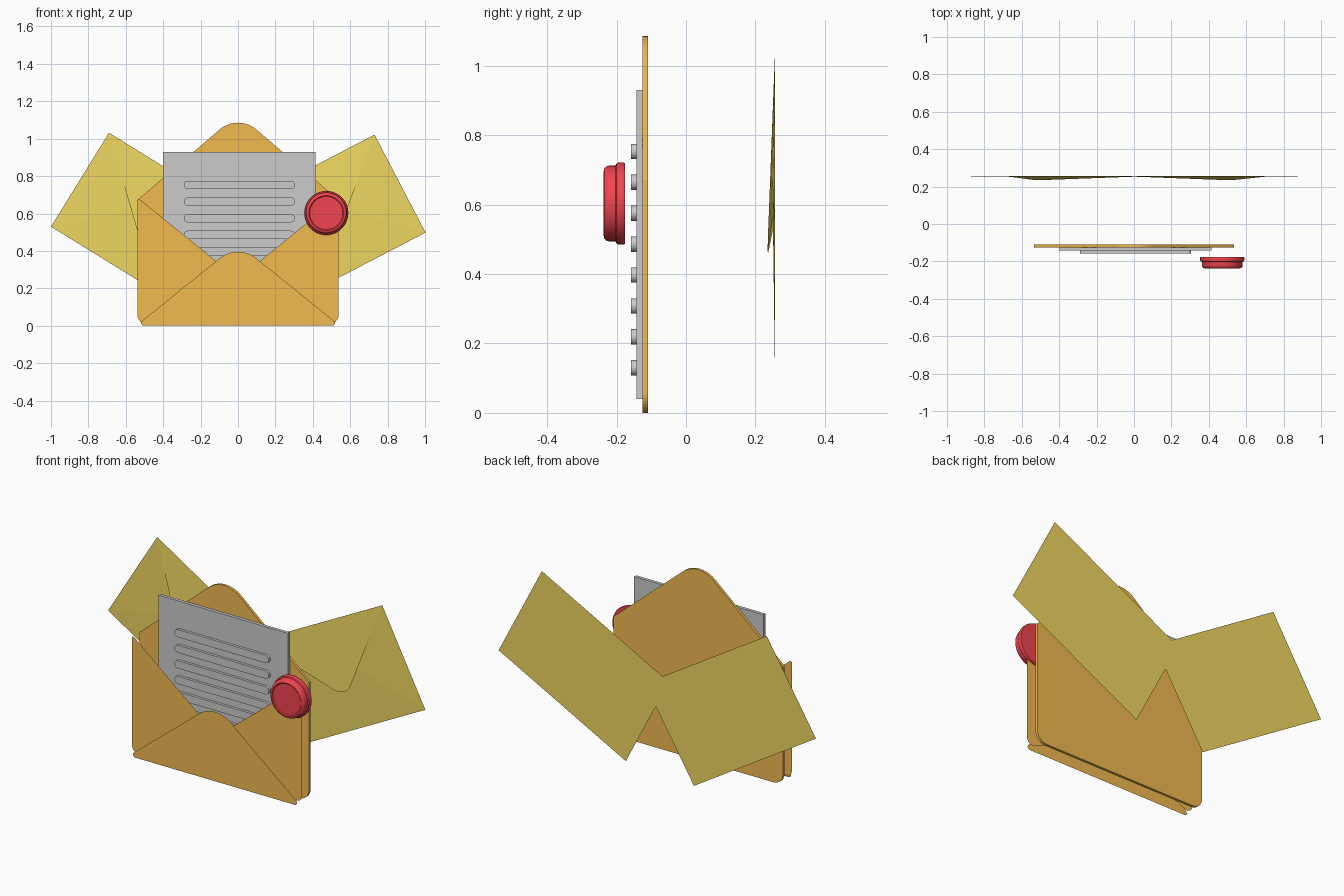
import bpy, bmesh, math
from mathutils import Vector, Matrix

if "Cube" in bpy.data.objects:
    bpy.data.objects.remove(bpy.data.objects["Cube"])


def material(name, rgb):
    m = bpy.data.materials.new(name)
    m.diffuse_color = (*rgb, 1)
    m.use_nodes = True
    m.node_tree.nodes["Principled BSDF"].inputs["Base Color"].default_value = m.diffuse_color
    return m


ORANGE = material("orange_paper", (0.88, 0.49, 0.08))
OLIVE = material("olive_paper", (0.86, 0.68, 0.12))
RED = material("red_wax", (0.88, 0.06, 0.08))


def make(name, bm, mat=None):
    me = bpy.data.meshes.new(name)
    bm.to_mesh(me)
    bm.free()
    ob = bpy.data.objects.new(name, me)
    bpy.context.collection.objects.link(ob)
    if mat:
        me.materials.append(mat)
    return ob


def fillet(corners, steps=10):
    """Round the corners (x, z, radius) of a closed outline."""
    out = []
    n = len(corners)
    for i, (x, z, r) in enumerate(corners):
        p = Vector((x, z))
        if r == 0:
            out.append(p)
            continue
        a = (Vector(corners[i - 1][:2]) - p).normalized()
        b = (Vector(corners[(i + 1) % n][:2]) - p).normalized()
        half = a.angle(b) / 2
        c = p + (a + b).normalized() * r / math.sin(half)
        v0 = p + a * r / math.tan(half) - c
        v1 = p + b * r / math.tan(half) - c
        sweep = v0.angle_signed(v1)
        for k in range(steps + 1):
            v = v0.copy()
            v.rotate(Matrix.Rotation(-sweep * k / steps, 2))
            out.append(c + v)
    return out


def sheet(name, corners, y, depth=0, mat=None):
    """Flat outline facing -y, optionally extruded backwards by depth."""
    bm = bmesh.new()
    f = bm.faces.new([bm.verts.new((p.x, y, p.y)) for p in fillet(corners)])
    if depth:
        ext = bmesh.ops.extrude_face_region(bm, geom=[f], use_keep_orig=True)
        moved = [v for v in ext["geom"] if isinstance(v, bmesh.types.BMVert)]
        bmesh.ops.translate(bm, verts=moved, vec=(0, depth, 0))
        bmesh.ops.recalc_face_normals(bm, faces=bm.faces)
    elif f.normal.y > 0:
        f.normal_flip()
    bm.normal_update()
    return make(name, bm, mat)


# Main envelope: back panel with open top flap
sheet("envelope_back", [(-.535, 0, .06), (.535, 0, .06), (.535, .675, .01),
                        (0, 1.133, .15), (-.535, .675, .01)], -.125, .015, ORANGE)

# Paper-thin side flaps and bottom flap forming the pocket
for side, s in (("left", -1), ("right", 1)):
    pts = [(s * .537, 0, .035), (s * -.02, .235, .05), (s * .537, .685, .008)]
    sheet(side + "_side_flap", pts, -.188, 0, ORANGE)
sheet("bottom_flap", [(-.545, 0, .015), (.545, 0, .015), (0, .44, .155)], -.207, 0, ORANGE)

# Letter with rounded raised rules
sheet("letter", [(-.4, .04, 0), (.415, .04, 0), (.415, .93, 0), (-.4, .93, 0)], -.143, .018)
for i in range(8):
    z = .753 - i * .089
    r = .0219
    sheet(f"letter_rule_{i + 1}", [(-.29, z - .022, r), (.305, z - .022, r),
                                   (.305, z + .022, r), (-.29, z + .022, r)], -.158, .016)

# Round wax seal, turned from a profile of (radius, y)
profile = [(0, -.176), (.116, -.176), (.118, -.18), (.118, -.194), (.115, -.2), (.109, -.203),
           (.109, -.222), (.106, -.231), (.1, -.236), (.093, -.237), (.088, -.233), (0, -.233)]
bm = bmesh.new()
vs = [bm.verts.new((r, y, 0)) for r, y in profile]
es = [bm.edges.new(e) for e in zip(vs, vs[1:])]
bmesh.ops.spin(bm, geom=vs + es, cent=(0, 0, 0), axis=(0, 1, 0), angle=math.tau, steps=48)
bmesh.ops.remove_doubles(bm, verts=bm.verts, dist=1e-5)
bmesh.ops.recalc_face_normals(bm, faces=bm.faces)
seal = make("wax_seal", bm, RED)
seal.location = (.472, 0, .603)
bpy.context.view_layer.objects.active = seal
seal.select_set(True)
bpy.ops.object.shade_smooth_by_angle(angle=math.radians(35))


# Tilted closed envelopes behind: back, folded pocket and sloping flap
def closed_envelope(name, cx, cz, tilt):
    w, h = .4525, .295
    turn = Matrix.Translation((cx, 0, cz)) @ Matrix.Rotation(tilt, 4, 'Y')
    bm = bmesh.new()

    def face(pts):
        f = bm.faces.new([bm.verts.new(turn @ Vector(p)) for p in pts])
        f.normal_update()
        return f

    Y = .257
    bl, br, tr, tl = (-w, Y, -h), (w, Y, -h), (w, Y, h), (-w, Y, h)
    peak = (0, .249, .13)
    face([bl, tl, tr, br])
    for tri in ((bl, br, peak), (tl, bl, peak), (br, tr, peak)):
        face(tri)
    tip = -.115
    outline = fillet([(-w, h, 0), (0, tip, .09), (w, h, 0)])
    face([(p.x, Y - .001 - .021 * (h - p.y) / (h + .09), p.y) for p in outline])
    bmesh.ops.remove_doubles(bm, verts=bm.verts, dist=1e-5)
    make(name, bm, OLIVE)


closed_envelope("rear_envelope_left", -.46, .543, math.radians(31.7))
closed_envelope("rear_envelope_right", .465, .551, math.radians(-27.5))
